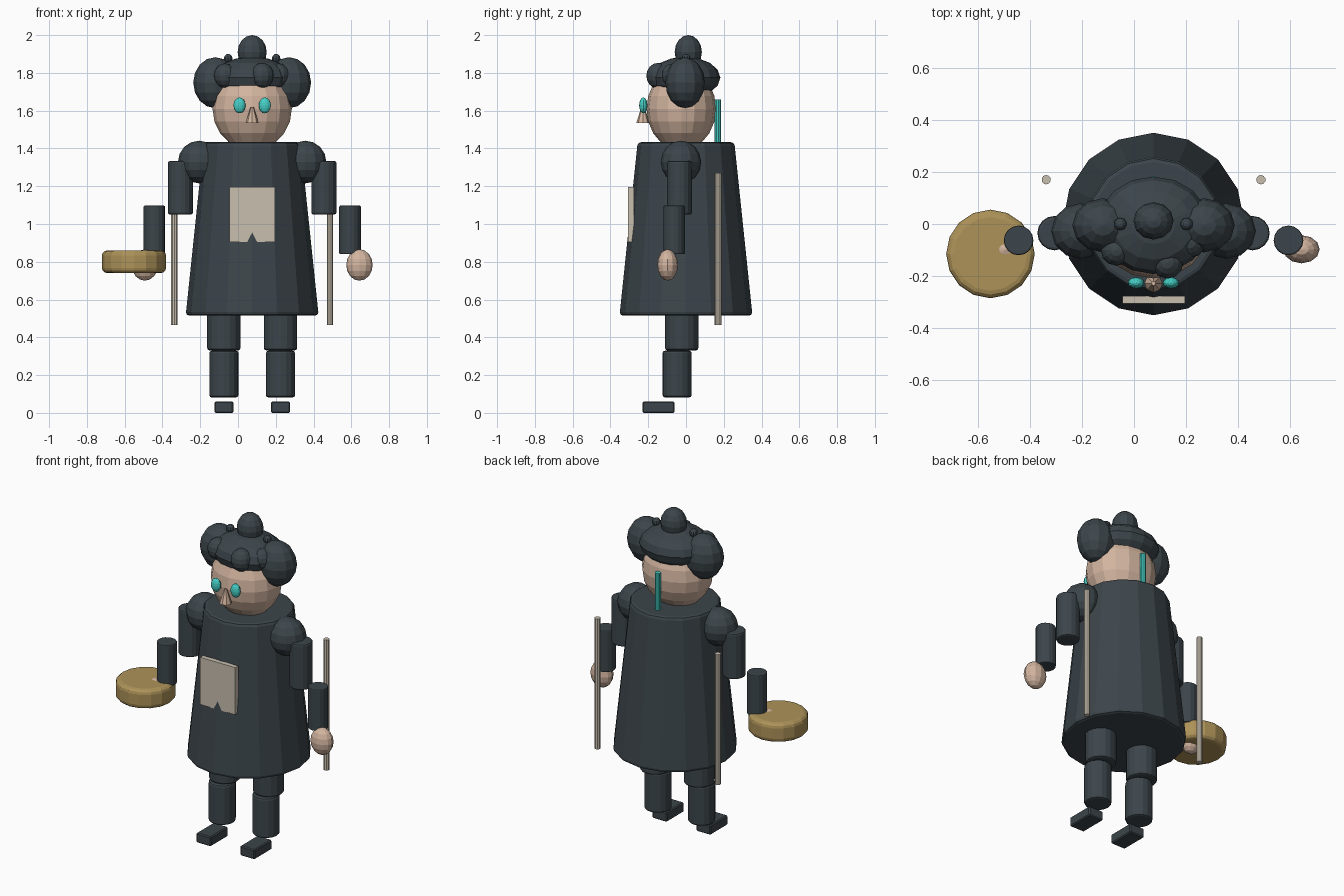
import bpy, math

if "Cube" in bpy.data.objects:
    bpy.data.objects.remove(bpy.data.objects["Cube"])

CX = 0.075  # the figure's own middle line


def mat(name, rgb):
    m = bpy.data.materials.new(name)
    m.diffuse_color = (*rgb, 1)
    m.use_nodes = True
    m.node_tree.nodes["Principled BSDF"].inputs["Base Color"].default_value = m.diffuse_color
    return m


DARK = mat("dark_cloth", (0.045, 0.06, 0.07))
SKIN = mat("skin", (0.65, 0.46, 0.35))
BRASS = mat("brass", (0.42, 0.29, 0.10))
BONE = mat("bone", (0.58, 0.52, 0.43))
TEAL = mat("teal", (0.06, 0.62, 0.56))


def finish(name, m, bevel=0, segs=2):
    o = bpy.context.object
    o.name = name
    o.data.materials.append(m)
    if bevel:
        b = o.modifiers.new("bevel", "BEVEL")
        b.width, b.segments = bevel, segs
        b.limit_method = "ANGLE"
        b.angle_limit = math.radians(40)
    return o


def ball(name, m, loc, size, segs=12, rings=8):
    bpy.ops.mesh.primitive_uv_sphere_add(segments=segs, ring_count=rings, radius=1, location=loc)
    bpy.context.object.scale = size
    return finish(name, m)


def tube(name, m, x, y, z0, z1, r0, r1=None, sides=16, bevel=0.0, segs=2):
    bpy.ops.mesh.primitive_cone_add(vertices=sides, radius1=r0, radius2=r0 if r1 is None else r1,
                                    depth=z1 - z0, location=(x, y, (z0 + z1) / 2))
    return finish(name, m, bevel, segs)


def box(name, m, loc, size, bevel=0.0):
    bpy.ops.mesh.primitive_cube_add(size=1, location=loc)
    bpy.context.object.scale = size
    bpy.ops.object.transform_apply(location=False, rotation=False, scale=True)
    return finish(name, m, bevel, 1)


# Coat
tube("coat", DARK, CX, 0, 0.515, 1.433, 0.352, 0.256, bevel=0.018)
box("chest_patch", BONE, (CX, -0.291, 1.05), (0.24, 0.03, 0.292))

# Head and face
ball("head", SKIN, (CX, -0.025, 1.61), (0.21, 0.184, 0.22), 16, 10)
tube("nose", SKIN, CX, -0.228, 1.535, 1.62, 0.035, 0.008, sides=8)

# Hair
ball("hair_cap", DARK, (CX, -0.005, 1.775), (0.215, 0.187, 0.11), 16, 8)
ball("top_bun", DARK, (CX, 0.012, 1.91), (0.077, 0.072, 0.09))
ball("front_curl", DARK, (0.128, -0.148, 1.785), (0.062, 0.062, 0.068))
ball("left_curl", DARK, (-0.068, -0.10, 1.785), (0.06, 0.06, 0.065))
ball("right_curl", DARK, (0.215, -0.07, 1.785), (0.06, 0.06, 0.065))

# Cord at the nape
tube("nape_rod", TEAL, CX, 0.168, 1.3, 1.66, 0.017, sides=10)

# Paired parts
for side, s in (("left", -1), ("right", 1)):
    def X(d):
        return CX + s * d

    ball(side + "_eye", TEAL, (X(0.067), -0.226, 1.628), (0.032, 0.022, 0.042))
    ball(side + "_side_bun", DARK, (X(0.195), -0.005, 1.748), (0.117, 0.104, 0.135))
    ball(side + "_hair_pin", DARK, (X(0.127), 0, 1.875), (0.024, 0.024, 0.026), 10, 6)
    ball(side + "_shoulder", DARK, (X(0.28), -0.027, 1.328), (0.113, 0.107, 0.113))
    tube(side + "_upper_arm", DARK, X(0.38), -0.035, 1.05, 1.333, 0.066, bevel=0.01)
    tube(side + "_forearm", DARK, X(0.518), -0.063, 0.84, 1.097, 0.057, bevel=0.006)
    ball(side + "_hand", SKIN, (X(0.568), -0.097, 0.783), (0.07, 0.054, 0.083))
    tube(side + "_thigh", DARK, X(0.15), -0.023, 0.331, 0.6, 0.088, bevel=0.012)
    tube(side + "_shin", DARK, X(0.15), -0.047, 0.082, 0.329, 0.077, bevel=0.012)
    box(side + "_foot", DARK, (X(0.15), -0.146, 0.03), (0.1, 0.17, 0.06), 0.006)
    tube(side + "_staff", BONE, X(0.412), 0.17, 0.464, 1.27, 0.018, sides=10)

# Round drum held in the left hand
tube("drum", BRASS, -0.551, -0.115, 0.74, 0.86, 0.17, bevel=0.028, segs=3)
